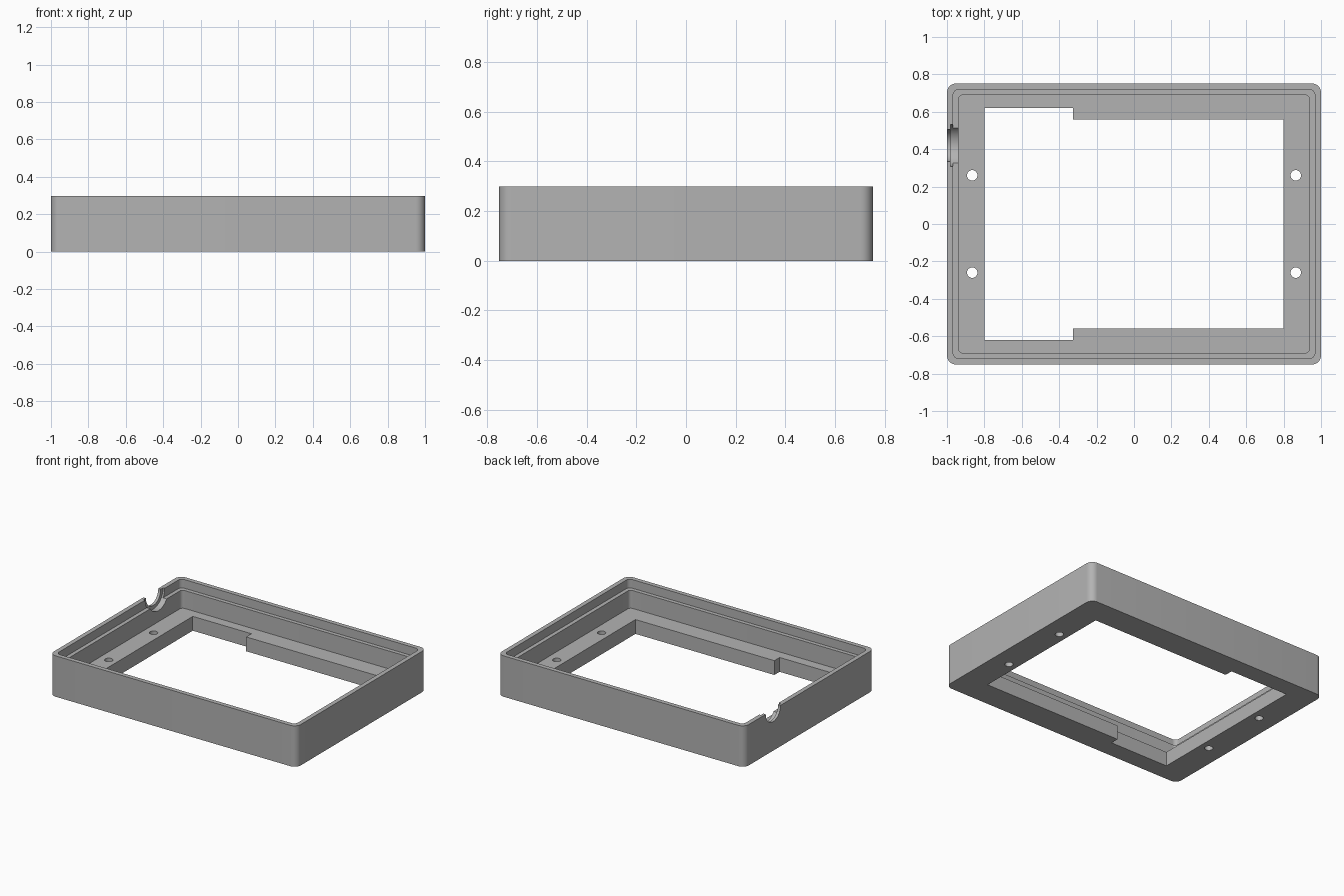
import bpy, bmesh, math
from mathutils import Matrix, Vector

cube = bpy.data.objects.get("Cube")
if cube:
    bpy.data.objects.remove(cube)

grey = bpy.data.materials.new("plain grey")
grey.use_nodes = True
colour = (0.45, 0.45, 0.45, 1)
grey.diffuse_color = colour
grey.node_tree.nodes["Principled BSDF"].inputs["Base Color"].default_value = colour

HALF_X, HALF_Y, HEIGHT = 1.0, 0.752, 0.299
FLOOR, LEDGE, ABOVE = 0.105, 0.236, 0.5


def rounded_outline(inset, radius, steps=8):
    """Rounded rectangle, inset from the outer wall."""
    points = []
    for i, (sx, sy) in enumerate([(1, 1), (-1, 1), (-1, -1), (1, -1)]):
        cx = sx * (HALF_X - inset - radius)
        cy = sy * (HALF_Y - inset - radius)
        for k in range(steps + 1):
            a = math.pi / 2 * (i + k / steps)
            points.append((cx + radius * math.cos(a), cy + radius * math.sin(a)))
    return points


def prism(name, outline, z0, z1):
    """Solid made by raising an outline from z0 to z1."""
    bm = bmesh.new()
    face = bm.faces.new([bm.verts.new((x, y, z0)) for x, y in outline])
    raised = bmesh.ops.extrude_face_region(bm, geom=[face])["geom"]
    verts = [v for v in raised if isinstance(v, bmesh.types.BMVert)]
    bmesh.ops.translate(bm, verts=verts, vec=(0, 0, z1 - z0))
    bmesh.ops.recalc_face_normals(bm, faces=bm.faces)
    return finish(name, bm)


def cylinder(name, radius, length, centre, axis="Z", sides=32):
    bm = bmesh.new()
    turn = Matrix.Rotation(math.pi / 2, 4, "Y") if axis == "X" else Matrix()
    bmesh.ops.create_cone(bm, cap_ends=True, segments=sides, radius1=radius,
                          radius2=radius, depth=length,
                          matrix=Matrix.Translation(Vector(centre)) @ turn)
    return finish(name, bm)


def finish(name, bm):
    mesh = bpy.data.meshes.new(name)
    bm.to_mesh(mesh)
    bm.free()
    mesh.materials.append(grey)
    obj = bpy.data.objects.new(name, mesh)
    bpy.context.collection.objects.link(obj)
    return obj


# Outer block with rounded corners
frame = prism("tray_frame", rounded_outline(0, 0.05), 0, HEIGHT)

# Lid recess and main cavity
cutters = [
    prism("lid_recess", rounded_outline(0.033, 0.03), LEDGE, ABOVE),
    prism("cavity", rounded_outline(0.062, 0.025), FLOOR, ABOVE),
]

# Stepped window through the floor
window = [(-0.8, -0.619), (-0.325, -0.619), (-0.325, -0.558), (0.8, -0.558)]
window += [(x, -y) for x, y in reversed(window)]
cutters.append(prism("window", window, -0.1, 0.2))

# Four screw holes
for x in (-0.865, 0.865):
    for y in (-0.26, 0.26):
        cutters.append(cylinder("screw_hole", 0.028, 0.4, (x, y, 0.05)))

# Cable notch: narrow outside, wider inside
cutters.append(cylinder("notch_outer", 0.086, 0.2, (-1.0, 0.42, HEIGHT), "X", 48))
cutters.append(cylinder("notch_inner", 0.113, 0.08, (-0.94, 0.42, HEIGHT), "X", 48))

bpy.context.view_layer.objects.active = frame
for cutter in cutters:
    cutter.hide_render = True
    mod = frame.modifiers.new(cutter.name, "BOOLEAN")
    mod.operation = "DIFFERENCE"
    mod.solver = "EXACT"
    mod.object = cutter
    bpy.ops.object.modifier_apply(modifier=mod.name)
    bpy.data.objects.remove(cutter)

# Smooth rounded surfaces, sharp edges
bpy.ops.object.select_all(action="DESELECT")
frame.select_set(True)
bpy.ops.object.shade_smooth_by_angle(angle=math.radians(30))
